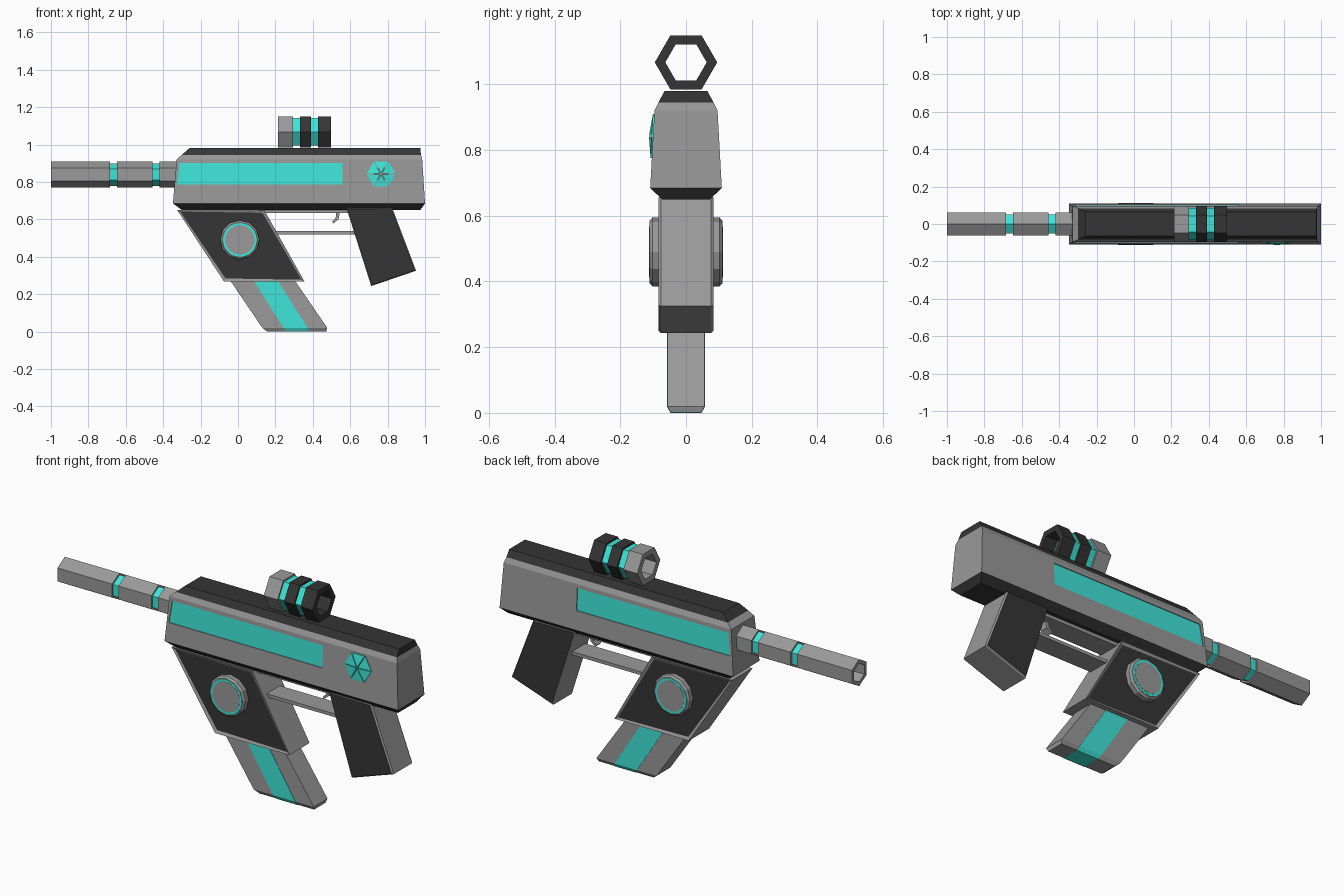
import bpy, bmesh
from math import sin, cos, radians, pi

if "Cube" in bpy.data.objects:
    bpy.data.objects.remove(bpy.data.objects["Cube"])


def material(name, rgb):
    m = bpy.data.materials.new(name)
    m.diffuse_color = (*rgb, 1)
    m.use_nodes = True
    m.node_tree.nodes["Principled BSDF"].inputs["Base Color"].default_value = m.diffuse_color
    return m


GREY = material("grey", (0.32, 0.32, 0.32))
DARK = material("dark", (0.035, 0.035, 0.035))
TEAL = material("teal", (0.05, 0.78, 0.69))


def finish(name, bm, mats):
    bmesh.ops.recalc_face_normals(bm, faces=bm.faces)
    me = bpy.data.meshes.new(name)
    bm.to_mesh(me)
    bm.free()
    for m in mats:
        me.materials.append(m)
    ob = bpy.data.objects.new(name, me)
    bpy.context.collection.objects.link(ob)
    return ob


def loft(name, loops, mat=GREY, cyclic=False):
    """Skin a list of equal-length vertex loops; cap the ends unless cyclic."""
    bm = bmesh.new()
    rows = [[bm.verts.new(p) for p in loop] for loop in loops]
    n = len(rows[0])
    pairs = list(zip(rows, rows[1:])) + ([(rows[-1], rows[0])] if cyclic else [])
    for a, b in pairs:
        for i in range(n):
            j = (i + 1) % n
            bm.faces.new((a[i], a[j], b[j], b[i]))
    if not cyclic:
        bm.faces.new(rows[0])
        bm.faces.new(rows[-1])
    return finish(name, bm, [mat])


def levels(name, rows, mat=GREY):
    """Stack rectangles given as (z, x0, x1, half width)."""
    return loft(name, [[(a, -w, z), (b, -w, z), (b, w, z), (a, w, z)]
                       for z, a, b, w in rows], mat)


def prism(name, pts, w, mat=GREY, inset=None):
    """Extrude an xz outline to +-w; inset=(border, depth) makes dark side panels."""
    bm = bmesh.new()
    a = [bm.verts.new((x, -w, z)) for x, z in pts]
    b = [bm.verts.new((x, w, z)) for x, z in pts]
    caps = [bm.faces.new(a), bm.faces.new(b)]
    for i in range(len(pts)):
        j = (i + 1) % len(pts)
        bm.faces.new((a[i], a[j], b[j], b[i]))
    bmesh.ops.recalc_face_normals(bm, faces=bm.faces)
    if inset:
        bmesh.ops.inset_individual(bm, faces=caps, thickness=inset[0], depth=inset[1])
        for f in caps:
            f.material_index = 1
    return finish(name, bm, [mat, DARK])


def hex_tube(name, x0, x1, z, r_out, r_in, turn, mat=GREY):
    def ring(x, r):
        return [(x, r * cos(turn + k * pi / 3), z + r * sin(turn + k * pi / 3))
                for k in range(6)]
    return loft(name, [ring(x0, r_out), ring(x1, r_out), ring(x1, r_in), ring(x0, r_in)],
                mat, True)


def side_w(z):
    """Half width of the sloping body side at height z."""
    return 0.109 - (z - 0.685) * 0.013 / 0.235


# Body: dark keel, grey shell, dark top rail
levels("body_keel", [(0.65, -0.30, 0.975, 0.073), (0.685, -0.348, 1.0, 0.109)], DARK)
body = levels("body_shell", [(0.685, -0.348, 1.0, 0.109), (0.92, -0.328, 0.985, side_w(0.92)),
                             (0.945, -0.30, 0.978, 0.084)])
levels("body_top_rail", [(0.945, -0.30, 0.978, 0.084), (0.98, -0.26, 0.975, 0.065)], DARK)

# Recessed light panels on both sides
PANEL = [(-0.327, 0.785), (0.56, 0.785), (0.56, 0.90), (-0.312, 0.90)]
for s, side in ((-1, "front"), (1, "back")):
    def slab(o):
        return [(x, s * (side_w(z) + o), z) for x, z in PANEL]
    cutter = loft(side + "_panel_cutter", [slab(-0.008), slab(0.02)])
    cutter.hide_render = True
    cutter.hide_set(True)
    mod = body.modifiers.new("recess", 'BOOLEAN')
    mod.operation = 'DIFFERENCE'
    mod.solver = 'EXACT'
    mod.object = cutter
    loft(side + "_light_panel", [slab(-0.012), slab(-0.004)], TEAL)
bpy.context.view_layer.objects.active = body
body.select_set(True)
for mod in list(body.modifiers):
    bpy.ops.object.modifier_apply(modifier=mod.name)
for ob in [o for o in bpy.data.objects if o.name.endswith("cutter")]:
    bpy.data.objects.remove(ob)

# Six-wedge indicator on the front side
CX, CZ, R = 0.765, 0.843, 0.08
for k in range(6):
    tri = [(CX, CZ, 0.012)]
    for a in (k * pi / 3, (k + 1) * pi / 3):
        tri.append((CX + R * cos(a), CZ + R * sin(a), 0.004))
    mx, mz = sum(p[0] for p in tri) / 3, sum(p[1] for p in tri) / 3
    tri = [(mx + 0.91 * (x - mx), mz + 0.91 * (z - mz), h) for x, z, h in tri]
    loft(f"indicator_wedge_{k + 1}",
         [[(x, -side_w(z) + 0.005, z) for x, z, h in tri],
          [(x, -side_w(z) - h, z) for x, z, h in tri]], TEAL)

# Barrel: hexagonal tube with two teal grooves
for i, (a, b, r, m) in enumerate([(-1.0, -0.684, 0.07, GREY), (-0.684, -0.647, 0.06, TEAL),
                                  (-0.647, -0.457, 0.07, GREY), (-0.457, -0.42, 0.06, TEAL),
                                  (-0.42, -0.30, 0.07, GREY)]):
    hex_tube(f"barrel_section_{i + 1}", a, b, 0.839, r, 0.048, pi / 6, m)

# Sight: hexagonal ring stack on the top rail
for i, (a, b, r, m) in enumerate([(0.215, 0.295, 0.095, GREY), (0.295, 0.332, 0.085, TEAL),
                                  (0.332, 0.39, 0.095, DARK), (0.39, 0.427, 0.085, TEAL),
                                  (0.427, 0.497, 0.095, DARK)]):
    hex_tube(f"sight_section_{i + 1}", a, b, 1.067, r, 0.063, 0, m)

# Magazine housing and grip with dark side panels
prism("magazine_housing", [(-0.325, 0.65), (0.14, 0.65), (0.355, 0.268), (-0.075, 0.268)],
      0.083, inset=(0.018, -0.006))
prism("grip", [(0.58, 0.66), (0.825, 0.66), (0.952, 0.325), (0.712, 0.243)],
      0.076, inset=(0.008, 0.008))

# Magazine with teal stripe
levels("magazine", [(0.30, -0.06, 0.285, 0.057), (0.02, 0.13, 0.477, 0.057),
                    (0.001, 0.155, 0.472, 0.046)])
levels("magazine_stripe", [(0.30, 0.066, 0.195, 0.0585), (0.02, 0.243, 0.372, 0.0585),
                           (0.0, 0.256, 0.38, 0.0475)], TEAL)


# Round knobs on both sides of the housing
def disc(y, r, n):
    return [(0.01 + r * cos(2 * pi * k / n), y, 0.49 + r * sin(2 * pi * k / n))
            for k in range(n)]


for s, side in ((-1, "front"), (1, "back")):
    loft(side + "_knob", [disc(s * 0.07, 0.105, 12), disc(s * 0.102, 0.105, 12),
                          disc(s * 0.111, 0.095, 12)])
    loft(side + "_knob_ring", [disc(s * 0.10, 0.09, 32), disc(s * 0.1118, 0.09, 32)], TEAL)
    loft(side + "_knob_cap", [disc(s * 0.10, 0.078, 32), disc(s * 0.1128, 0.078, 32)])

# Trigger guard and trigger
prism("guard_top", [(0.12, 0.652), (0.60, 0.652), (0.60, 0.633), (0.12, 0.633)], 0.055)
prism("guard_bottom", [(0.19, 0.537), (0.63, 0.537), (0.635, 0.52), (0.20, 0.52)], 0.055)
prism("trigger", [(0.525, 0.64), (0.545, 0.64), (0.537, 0.60), (0.51, 0.578),
                  (0.503, 0.587), (0.522, 0.606)], 0.02)
